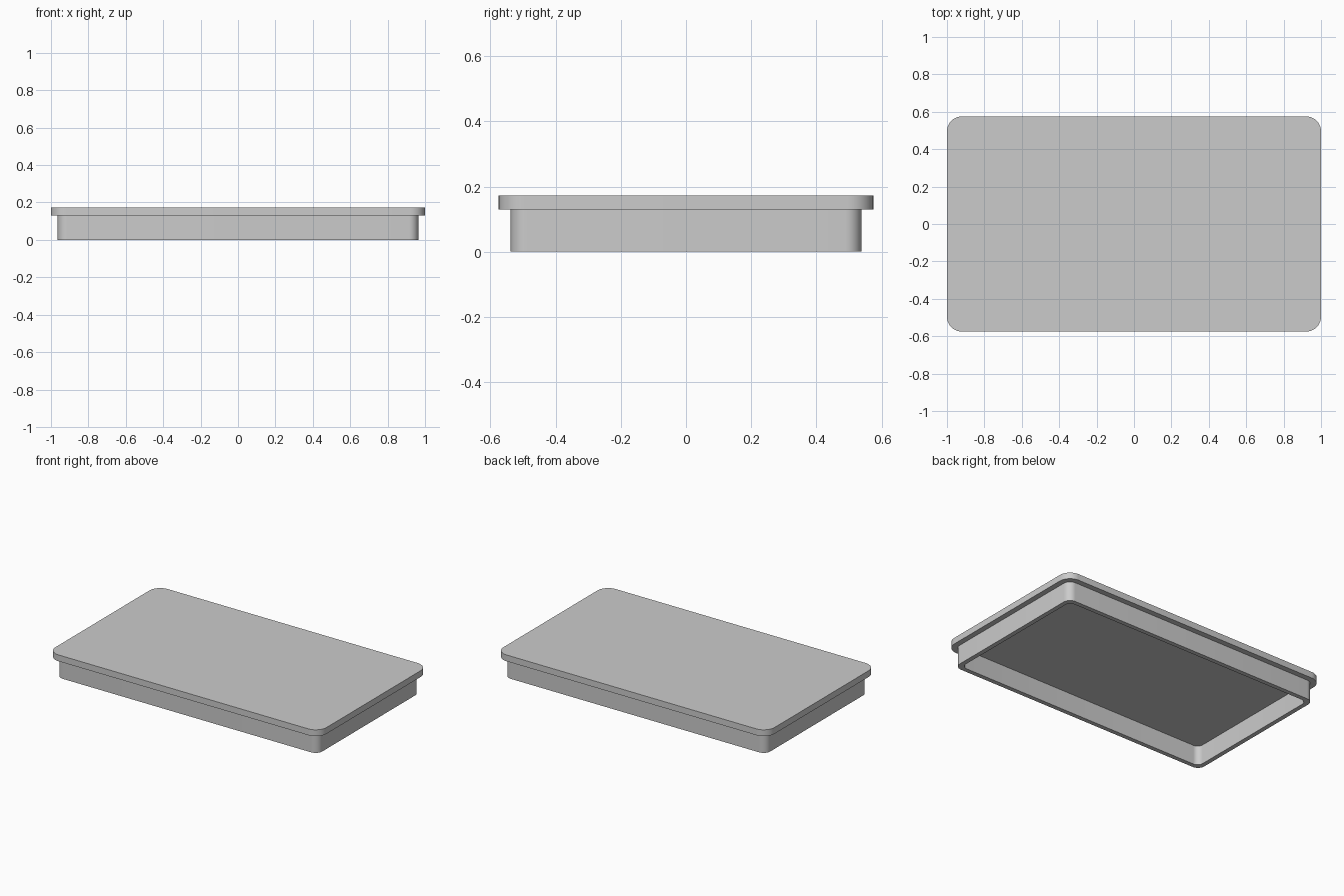
import bpy
import bmesh
from math import sin, cos, pi, radians

cube = bpy.data.objects.get("Cube")
if cube:
    bpy.data.objects.remove(cube, do_unlink=True)

# Plain grey plastic
grey = bpy.data.materials.new("plain_grey")
grey.use_nodes = True
colour = (0.6, 0.6, 0.6, 1)
grey.diffuse_color = colour
grey.node_tree.nodes["Principled BSDF"].inputs["Base Color"].default_value = colour

STEPS = 10


def rounded_loop(bm, half_x, half_y, radius, z):
    """Closed loop of vertices around a rounded rectangle."""
    verts = []
    for i, (sx, sy) in enumerate([(1, 1), (-1, 1), (-1, -1), (1, -1)]):
        for k in range(STEPS + 1):
            a = (i + k / STEPS) * pi / 2
            verts.append(bm.verts.new((sx * (half_x - radius) + radius * cos(a),
                                       sy * (half_y - radius) + radius * sin(a), z)))
    return verts


def bridge(bm, lower, upper):
    n = len(lower)
    for i in range(n):
        j = (i + 1) % n
        bm.faces.new((lower[i], lower[j], upper[j], upper[i]))


def finish(bm, name):
    bmesh.ops.recalc_face_normals(bm, faces=bm.faces)
    mesh = bpy.data.meshes.new(name)
    bm.to_mesh(mesh)
    bm.free()
    mesh.materials.append(grey)
    obj = bpy.data.objects.new(name, mesh)
    bpy.context.collection.objects.link(obj)
    bpy.ops.object.select_all(action="DESELECT")
    obj.select_set(True)
    bpy.context.view_layer.objects.active = obj
    bpy.ops.object.shade_smooth_by_angle(angle=radians(30))


# Flat top plate with rounded corners
bm = bmesh.new()
bottom = rounded_loop(bm, 1.0, 0.575, 0.08, 0.13)
top = rounded_loop(bm, 1.0, 0.575, 0.08, 0.172)
bridge(bm, bottom, top)
bm.faces.new(bottom)
bm.faces.new(top)
finish(bm, "lid_plate")

# Thin hollow skirt, open below, its top sunk slightly into the plate
bm = bmesh.new()
loops = [rounded_loop(bm, 0.964 - inset, 0.538 - inset, radius, z)
         for inset, radius, z in [(0, 0.05, 0), (0, 0.05, 0.14),
                                  (0.03, 0.04, 0.14), (0.03, 0.04, 0)]]
for i in range(4):
    bridge(bm, loops[i], loops[(i + 1) % 4])
finish(bm, "lid_skirt")
